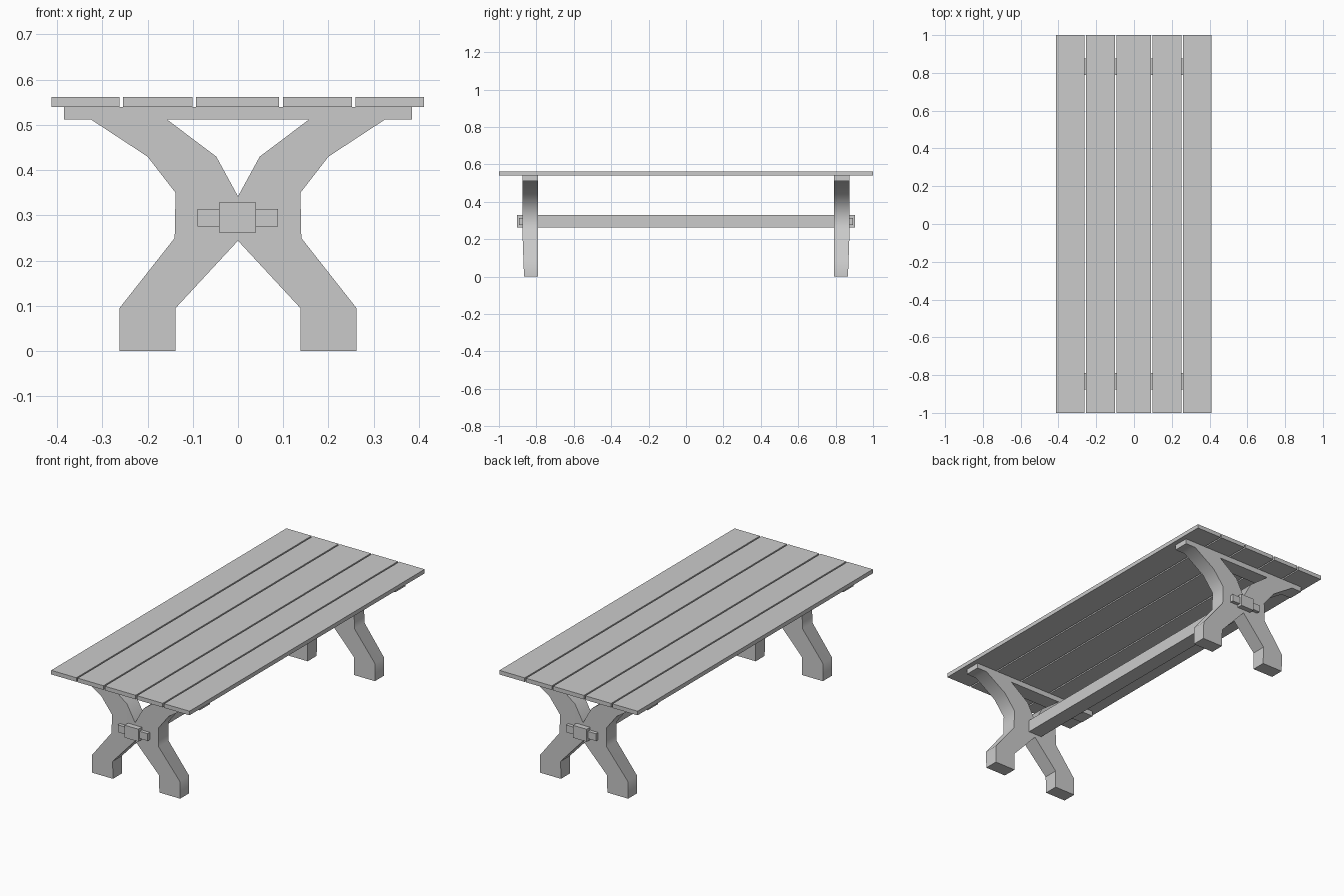
import bpy, bmesh, math

if "Cube" in bpy.data.objects:
    bpy.data.objects.remove(bpy.data.objects["Cube"])


def add_object(name, bm):
    bmesh.ops.recalc_face_normals(bm, faces=bm.faces)
    mesh = bpy.data.meshes.new(name)
    bm.to_mesh(mesh)
    bm.free()
    obj = bpy.data.objects.new(name, mesh)
    bpy.context.collection.objects.link(obj)
    return obj


def box(name, lo, hi):
    bm = bmesh.new()
    bmesh.ops.create_cube(bm, size=1)
    for v in bm.verts:
        v.co = [lo[i] if v.co[i] < 0 else hi[i] for i in range(3)]
    return add_object(name, bm)


# Half outline (x, z) of a trestle: top rail, kinked arm, waist, foot
HALF = [(0, .54), (.385, .54), (.385, .512), (.325, .512), (.2, .43),
        (.138, .35), (.14, .25), (.262, .095), (.262, 0), (.138, 0),
        (.138, .095), (0, .244), (0, .342), (.048, .43), (.157, .512), (0, .512)]
INNER, OUTER, FOOT = .79, .875, .866


def trestle(name, side):
    bm = bmesh.new()
    for s in (1, -1):
        bm.faces.new([bm.verts.new((s * x, side * INNER, z)) for x, z in HALF])
    bmesh.ops.remove_doubles(bm, verts=bm.verts, dist=1e-5)
    bmesh.ops.recalc_face_normals(bm, faces=bm.faces)
    faces = bm.faces[:]
    res = bmesh.ops.extrude_face_region(bm, geom=faces, use_keep_orig=True)
    # outer face thins slightly towards the feet
    for v in res["geom"]:
        if isinstance(v, bmesh.types.BMVert):
            t = min(v.co.z / .25, 1)
            v.co.y = side * (FOOT + (OUTER - FOOT) * t)
    obj = add_object(name, bm)
    bpy.ops.object.select_all(action='DESELECT')
    obj.select_set(True)
    bpy.context.view_layer.objects.active = obj
    bpy.ops.object.shade_smooth_by_angle(angle=math.radians(40))


# Table top planks
PLANKS = [(-.412, -.262), (-.254, -.101), (-.093, .091), (.099, .252), (.26, .411)]
for i, (a, b) in enumerate(PLANKS):
    box(f"top_plank_{i + 1}", (a, -1, .54), (b, 1, .562))

# Trestles with the locking wedges outside them
for label, side in (("front", -1), ("back", 1)):
    trestle(f"{label}_trestle", side)
    y0, y1 = sorted((side * .87, side * .894))
    box(f"{label}_wedge", (-.09, y0, .275), (.088, y1, .314))

# Stretcher beam passing through both trestles
box("stretcher", (-.042, -.904, .262), (.04, .904, .329))
